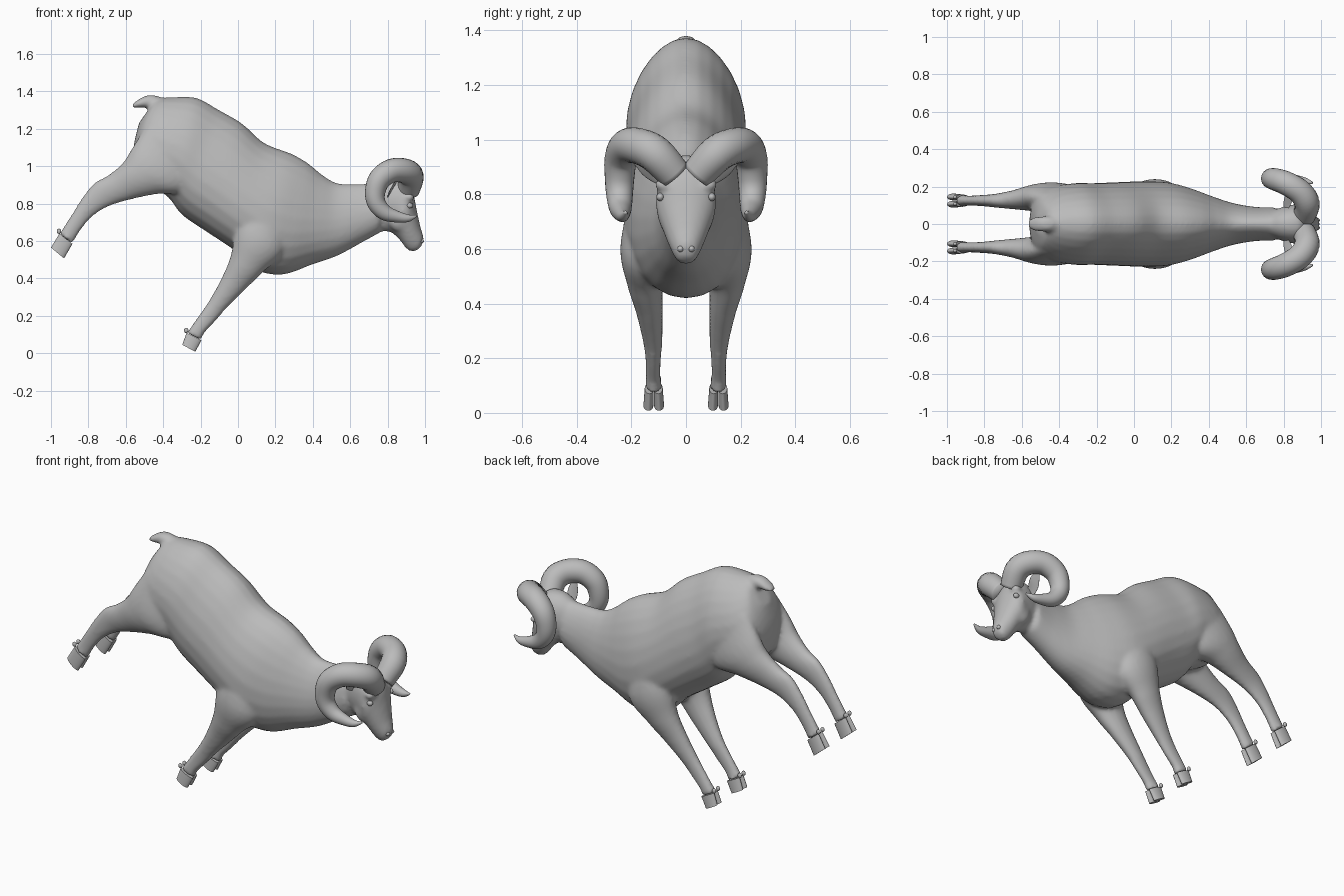
import bpy, bmesh, math
from mathutils import Vector

SIDES = 24
STEPS = 5

if "Cube" in bpy.data.objects:
    bpy.data.objects.remove(bpy.data.objects["Cube"])

grey = bpy.data.materials.new("plain grey")
grey.use_nodes = True
tone = (0.5, 0.5, 0.5, 1)
grey.diffuse_color = tone
grey.node_tree.nodes["Principled BSDF"].inputs["Base Color"].default_value = tone


def spline(rows):
    """Pass a smooth curve through rows of section values."""
    rows = [Vector(r) for r in rows]
    rows = [rows[0]] + rows + [rows[-1]]
    result = []
    for a, b, c, d in zip(rows, rows[1:], rows[2:], rows[3:]):
        for i in range(STEPS):
            t = i / STEPS
            result.append(b + (c - a) * (t / 2)
                          + (a * 2 - b * 5 + c * 4 - d) * (t * t / 2)
                          + (b * 3 - a - c * 3 + d) * (t ** 3 / 2))
    return result + [rows[-1]]


def loft(bm, sections, taper=0.0, side=1):
    """Skin oval sections: upper x, upper z, lower x, lower z, centre y, half width."""
    rings = []
    for ux, uz, lx, lz, y, w in spline(sections):
        ring = []
        for i in range(SIDES):
            a = math.tau * i / SIDES
            m = (1 + math.cos(a)) / 2
            ring.append(bm.verts.new((
                lx + (ux - lx) * m,
                side * (y + w * math.sin(a) * (1 - taper * math.cos(a))),
                lz + (uz - lz) * m)))
        rings.append(ring)
    faces = [bm.faces.new(rings[0]), bm.faces.new(rings[-1])]
    for p, q in zip(rings, rings[1:]):
        for i in range(SIDES):
            j = (i + 1) % SIDES
            faces.append(bm.faces.new((p[i], p[j], q[j], q[i])))
    bmesh.ops.recalc_face_normals(bm, faces=faces)


def blob(bm, centre, size):
    """Add a stretched sphere."""
    made = bmesh.ops.create_uvsphere(bm, u_segments=16, v_segments=10, radius=1)
    bmesh.ops.scale(bm, vec=size, verts=made["verts"])
    bmesh.ops.translate(bm, vec=centre, verts=made["verts"])


def finish(name, bm, mirror=False):
    mesh = bpy.data.meshes.new(name)
    bm.to_mesh(mesh)
    bm.free()
    obj = bpy.data.objects.new(name, mesh)
    bpy.context.collection.objects.link(obj)
    mesh.materials.append(grey)
    if mirror:
        mod = obj.modifiers.new("mirror", "MIRROR")
        mod.use_axis = (False, True, False)
        mod.use_mirror_merge = False
    mesh.polygons.foreach_set("use_smooth", [True] * len(mesh.polygons))
    return obj


# Trunk, neck and head, from the rump to the muzzle
trunk = [
    (-.46, 1.33, -.53, 1.23, 0, .05), (-.43, 1.36, -.56, 1.08, 0, .13),
    (-.34, 1.37, -.53, .94, 0, .19), (-.22, 1.365, -.38, .84, 0, .215),
    (-.10, 1.30, -.30, .74, 0, .215), (.02, 1.23, -.17, .65, 0, .22),
    (.14, 1.125, -.02, .55, 0, .225), (.28, 1.07, .10, .445, 0, .22),
    (.37, 1.02, .24, .42, 0, .19), (.45, .955, .40, .475, 0, .145),
    (.53, .91, .53, .52, 0, .11), (.64, .905, .66, .59, 0, .09),
    (.74, .91, .76, .645, 0, .088)]
head = [
    (.72, .90, .76, .65, 0, .07), (.80, .94, .80, .65, 0, .092),
    (.89, .935, .82, .645, 0, .105), (.935, .86, .84, .63, 0, .11),
    (.955, .77, .865, .605, 0, .09), (.975, .68, .895, .565, 0, .065),
    (.993, .615, .92, .545, 0, .045), (.98, .57, .95, .545, 0, .03)]

# Legs, from the muscle mass to the fetlock
front_leg = [
    (.06, .90, .24, .82, .13, .05), (-.01, .68, .25, .56, .155, .085),
    (-.04, .52, .13, .43, .15, .066), (-.09, .40, .05, .35, .135, .05),
    (-.15, .29, -.06, .24, .122, .036), (-.205, .21, -.125, .165, .12, .028),
    (-.25, .145, -.18, .105, .12, .028), (-.275, .11, -.195, .07, .118, .033)]
hind_leg = [
    (-.49, 1.22, -.16, 1.02, .13, .06), (-.565, 1.10, -.28, .87, .142, .08),
    (-.615, 1.02, -.44, .85, .14, .072), (-.69, .955, -.58, .82, .13, .052),
    (-.77, .91, -.69, .785, .125, .038), (-.835, .83, -.765, .74, .125, .031),
    (-.885, .75, -.82, .685, .125, .028), (-.93, .68, -.865, .62, .125, .028),
    (-.955, .64, -.885, .585, .125, .033)]
tail = [
    (-.38, 1.36, -.40, 1.29, 0, .03), (-.45, 1.38, -.44, 1.31, 0, .042),
    (-.50, 1.375, -.49, 1.315, 0, .042), (-.55, 1.345, -.54, 1.31, 0, .034),
    (-.572, 1.322, -.57, 1.312, 0, .012)]

bm = bmesh.new()
loft(bm, trunk, taper=0.2)
loft(bm, head, taper=-0.1)
loft(bm, tail)
for side in (1, -1):
    loft(bm, front_leg, side=side)
    loft(bm, hind_leg, side=side)
    # Brow ridges and cheeks
    blob(bm, (.915, side * .085, .835), (.03, .03, .025))
    blob(bm, (.86, side * .06, .72), (.06, .04, .07))
skin = finish("body", bm)
fuse = skin.modifiers.new("fuse", "REMESH")
fuse.mode = "VOXEL"
fuse.voxel_size = 0.011
fuse.use_smooth_shade = True
relax = skin.modifiers.new("relax", "SMOOTH")
relax.factor = 0.5
relax.iterations = 10


# Cloven hooves with two toes and two dew claws each
def hooves(name, fetlock, tip):
    bm = bmesh.new()
    ux, uz, lx, lz, y, w = fetlock
    for s in (1, -1):
        toe = y + s * w * 0.5
        loft(bm, [(ux, uz, lx, lz, toe, w * 0.5),
                  tuple(tip) + (toe + s * .003, w * 0.55)])
        blob(bm, (ux - .002, y + s * .018, uz + .012), (.012, .009, .014))
    obj = finish(name, bm, mirror=True)
    bpy.context.view_layer.objects.active = obj
    obj.select_set(True)
    bpy.ops.object.shade_smooth_by_angle(angle=math.radians(40))
    obj.select_set(False)


bpy.ops.object.select_all(action="DESELECT")
hooves("front_hooves", front_leg[-1], (-.298, .045, -.228, .008))
hooves("hind_hooves", hind_leg[-1], (-1, .565, -.93, .507))

# Curled horns: x, y, z, radius along the spiral
horn_path = [
    (.91, .04, .87, .06), (.925, .11, .945, .068), (.89, .17, .975, .066),
    (.82, .215, .975, .064), (.757, .238, .93, .06), (.733, .243, .86, .054),
    (.742, .243, .80, .049), (.785, .24, .752, .042), (.85, .235, .73, .031),
    (.91, .23, .722, .02), (.955, .22, .735, .005)]
bm = bmesh.new()
path = spline(horn_path)
rings = []
for i, row in enumerate(path):
    ahead = path[min(i + 1, len(path) - 1)].xyz - path[max(i - 1, 0)].xyz
    out = Vector((0, 1, 0))
    u = ahead.cross(out).normalized()
    v = u.cross(ahead).normalized()
    turn = [math.tau * k / SIDES for k in range(SIDES)]
    rings.append([bm.verts.new(row.xyz + (u * math.cos(a) + v * math.sin(a)) * row.w)
                  for a in turn])
for p, q in zip(rings, rings[1:]):
    for k in range(SIDES):
        j = (k + 1) % SIDES
        bm.faces.new((p[k], p[j], q[j], q[k]))
for end in (rings[0], rings[-1]):
    bm.faces.new(end)
bmesh.ops.recalc_face_normals(bm, faces=bm.faces)
finish("horns", bm, mirror=True)

# Leaf shaped ears, as thin lofts leaning outwards
bm = bmesh.new()
loft(bm, [(.825, .875, .80, .83, .085, .012), (.845, .905, .80, .845, .12, .014),
          (.85, .925, .81, .87, .155, .012), (.84, .925, .835, .915, .19, .004)])
finish("ears", bm, mirror=True)

# Eyes and nostrils
bm = bmesh.new()
blob(bm, (.918, .094, .79), (.018, .014, .015))
finish("eyes", bm, mirror=True)
bm = bmesh.new()
blob(bm, (.98, .02, .60), (.014, .012, .012))
finish("nostrils", bm, mirror=True)
